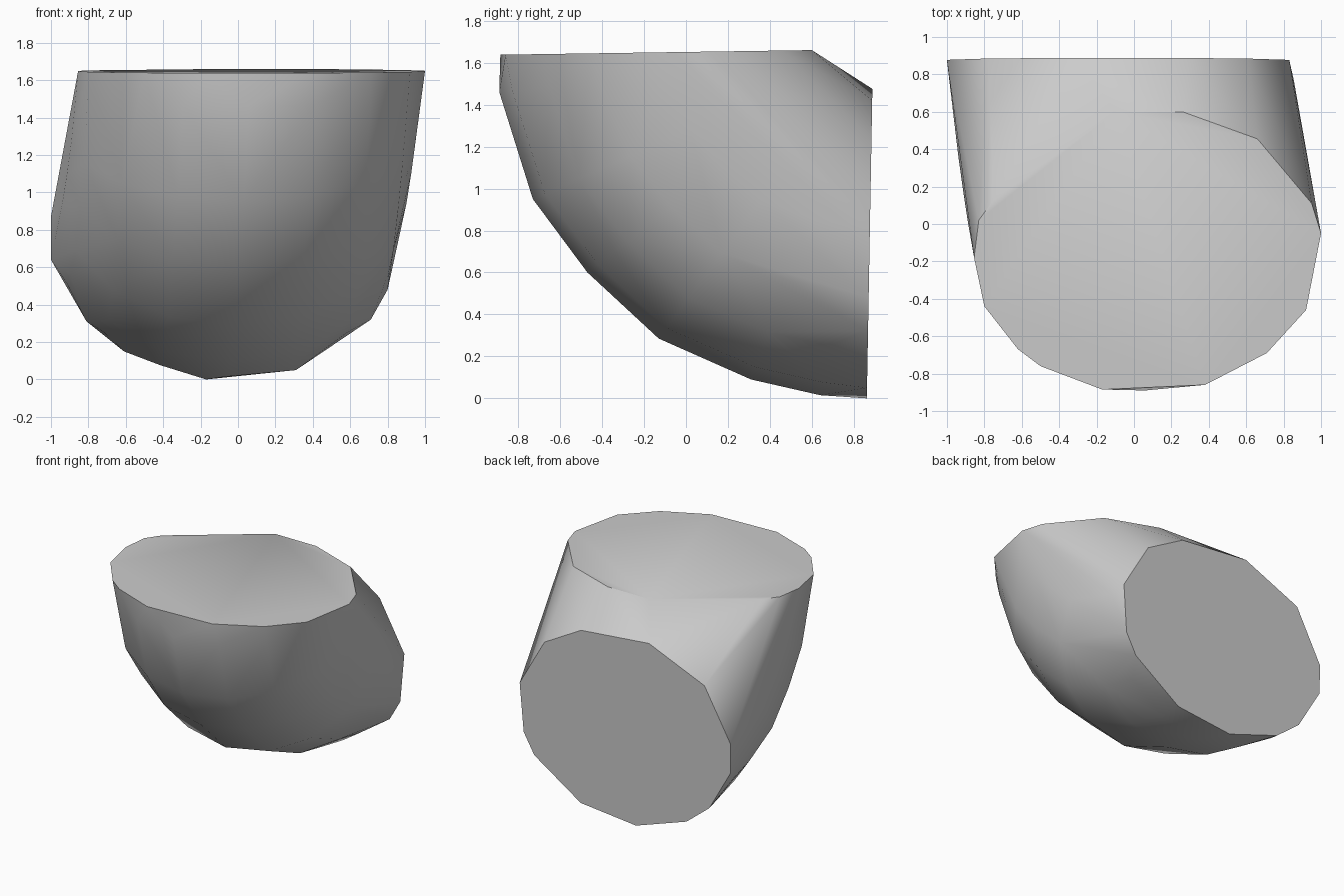
import bpy
import bmesh
from math import sin, cos, pi, radians, atan2, hypot

cube = bpy.data.objects.get("Cube")
if cube:
    bpy.data.objects.remove(cube, do_unlink=True)

# Plain grey material
grey = bpy.data.materials.new("plain grey")
grey.use_nodes = True
colour = (0.6, 0.6, 0.6, 1)
grey.diffuse_color = colour
grey.node_tree.nodes["Principled BSDF"].inputs["Base Color"].default_value = colour

# Outline of the flat top end (x, y)
top_end = [(-.17, -.885), (.38, -.86), (.71, -.69), (.92, -.46), (1, -.05),
           (.95, .11), (.66, .455), (.26, .6), (-.1, .6), (-.75, .13),
           (-.83, .02), (-.855, -.18), (-.8, -.44), (-.62, -.67), (-.5, -.76)]
# Outline of the flat back end (x, z)
back_end = [(-.17, 0), (.31, .05), (.71, .32), (.8, .48), (.83, .86),
            (.61, 1.24), (.29, 1.42), (-.3, 1.475), (-.78, 1.27),
            (-1, .87), (-1, .64), (-.81, .31), (-.61, .15)]
# Outer curve of the bend (y, z)
bend = [(.64, .015), (.31, .09), (-.13, .285), (-.47, .6), (-.73, .95), (-.89, 1.46)]
PIVOT_Y, PIVOT_Z = .9, 1.67

points = [(x, y, 1.651 + .0148 * y) for x, y in top_end]
points += [(x, .862 + .018 * z, z) for x, z in back_end]

# Half rings across the outside of the bend
for y, z in bend:
    turn = atan2(PIVOT_Y - y, PIVOT_Z - z)
    outer = hypot(PIVOT_Y - y, PIVOT_Z - z)
    shift = -.08 + .15 * turn / (pi / 2)
    for i in range(-4, 5):
        a = i * pi / 8
        r = outer - .82 * (1 - cos(a))
        points.append((shift + .92 * sin(a),
                       PIVOT_Y - r * sin(turn), PIVOT_Z - r * cos(turn)))

# Skin the rings as one closed convex elbow
bm = bmesh.new()
for p in points:
    bm.verts.new(p)
hull = bmesh.ops.convex_hull(bm, input=bm.verts)
loose = {g for g in hull["geom_interior"] + hull["geom_unused"]
         if isinstance(g, bmesh.types.BMVert)}
bmesh.ops.delete(bm, geom=list(loose), context='VERTS')
bmesh.ops.dissolve_limit(bm, angle_limit=radians(1.5), verts=bm.verts, edges=bm.edges)
bmesh.ops.recalc_face_normals(bm, faces=bm.faces)

mesh = bpy.data.meshes.new("elbow_body")
bm.to_mesh(mesh)
bm.free()
mesh.materials.append(grey)
elbow = bpy.data.objects.new("elbow_body", mesh)
bpy.context.collection.objects.link(elbow)

# Smooth sides, crisp end rims
bpy.ops.object.select_all(action='DESELECT')
elbow.select_set(True)
bpy.context.view_layer.objects.active = elbow
bpy.ops.object.shade_smooth_by_angle(angle=radians(32))
